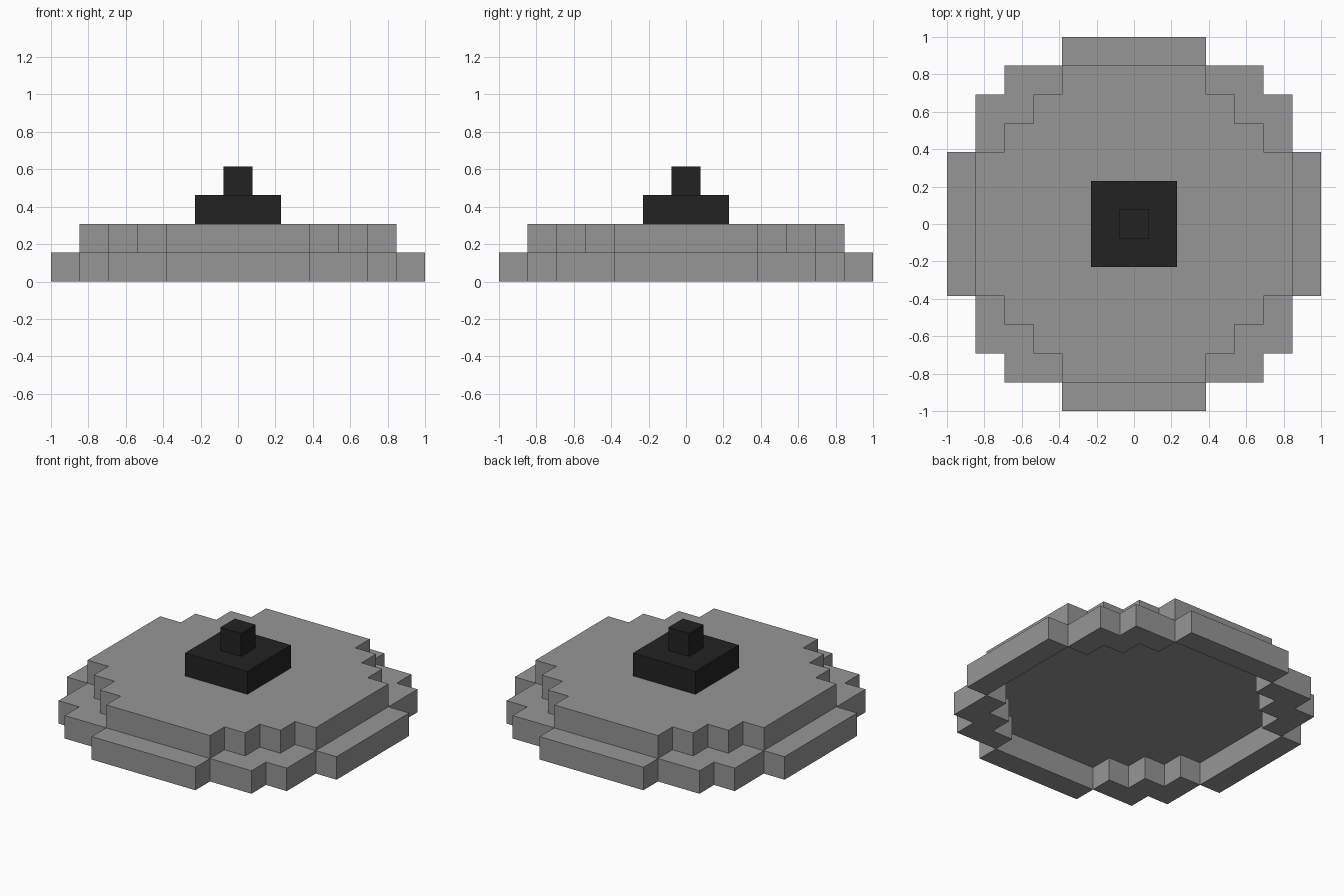
import bpy, bmesh
from mathutils import Matrix
from math import pi

if "Cube" in bpy.data.objects:
    bpy.data.objects.remove(bpy.data.objects["Cube"])

U = 2 / 13  # one block


def material(name, value):
    m = bpy.data.materials.new(name)
    m.diffuse_color = (value, value, value, 1)
    m.use_nodes = True
    m.node_tree.nodes["Principled BSDF"].inputs["Base Color"].default_value = m.diffuse_color
    return m


grey = material("mid grey", 0.305)
black = material("near black", 0.016)


def prism(name, profile, level, mat, turns=1):
    """Extrude a block-unit outline one block up, repeated by quarter turns."""
    bm = bmesh.new()
    for k in range(turns):
        rot = Matrix.Rotation(k * pi / 2, 3, 'Z')
        base = bm.faces.new([bm.verts.new(rot @ Matrix.Scale(U, 3) @
                             bpy_vec(x, y, level)) for x, y in profile])
        top = bmesh.ops.extrude_face_region(bm, geom=[base], use_keep_orig=True)
        bmesh.ops.translate(bm, vec=(0, 0, U),
                            verts=[v for v in top["geom"] if isinstance(v, bmesh.types.BMVert)])
    bmesh.ops.recalc_face_normals(bm, faces=bm.faces)
    me = bpy.data.meshes.new(name)
    bm.to_mesh(me)
    bm.free()
    me.materials.append(mat)
    ob = bpy.data.objects.new(name, me)
    bpy.context.collection.objects.link(ob)
    return ob


def bpy_vec(x, y, z):
    from mathutils import Vector
    return Vector((x, y, z))


def square(h):
    return [(-h, -h), (h, -h), (h, h), (-h, h)]


# Stepped quarter outline shared by the dish and the inside of the rim
steps = [(5.5, 2.5), (4.5, 2.5), (4.5, 3.5), (3.5, 3.5), (3.5, 4.5), (2.5, 4.5), (2.5, 5.5)]

# Hollow lower rim: straight bars and stepped corners
prism("rim_bars", [(5.5, -2.5), (6.5, -2.5), (6.5, 2.5), (5.5, 2.5)], 0, grey, 4)
prism("rim_corners", steps + [(4.5, 5.5), (4.5, 4.5), (5.5, 4.5)], 0, grey, 4)

# Dish plate: the quarter outline turned around the centre
outline = []
quarter = list(steps)
for k in range(4):
    outline += quarter
    quarter = [(-y, x) for x, y in quarter]
prism("dish_plate", outline, 1, grey)

# Dark hub and knob
prism("hub", square(1.5), 2, black)
prism("knob", square(0.5), 3, black)
